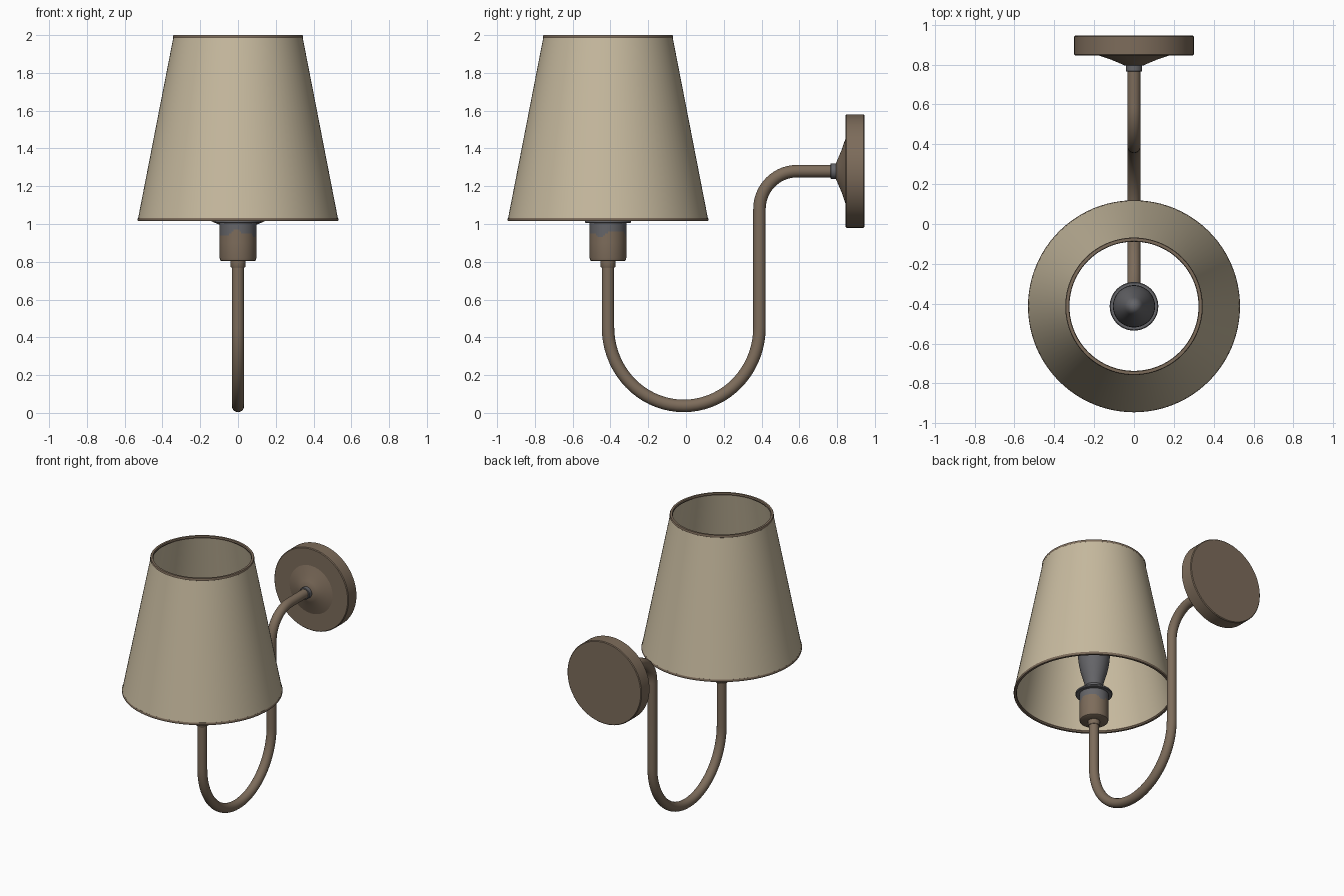
import bpy, bmesh, math
from mathutils import Matrix, Vector

if "Cube" in bpy.data.objects:
    bpy.data.objects.remove(bpy.data.objects["Cube"])


def material(name, rgb):
    m = bpy.data.materials.new(name)
    m.diffuse_color = (*rgb, 1)
    m.use_nodes = True
    m.node_tree.nodes["Principled BSDF"].inputs["Base Color"].default_value = m.diffuse_color
    return m


CREAM = material("cream fabric", (0.57, 0.49, 0.345))
BROWN = material("bronze brown", (0.205, 0.15, 0.104))
GREY = material("dark grey", (0.13, 0.13, 0.14))

LAMP_Y = -0.413      # axis of the shade and socket
PLATE_Z = 1.28       # axis of the wall plate


def finish(name, bm, mats):
    bmesh.ops.remove_doubles(bm, verts=bm.verts, dist=1e-5)
    bmesh.ops.recalc_face_normals(bm, faces=bm.faces)
    me = bpy.data.meshes.new(name)
    bm.to_mesh(me)
    bm.free()
    ob = bpy.data.objects.new(name, me)
    bpy.context.collection.objects.link(ob)
    for m in mats:
        me.materials.append(m)
    bpy.ops.object.select_all(action='DESELECT')
    bpy.context.view_layer.objects.active = ob
    ob.select_set(True)
    bpy.ops.object.shade_smooth_by_angle(angle=math.radians(35))
    return ob


def lathe(name, profile, mats, wall=False, closed=False, segs=72):
    """Spin (radius, height) points about the lamp axis, or about the wall plate axis."""
    bm = bmesh.new()
    pts = profile + profile[:1] if closed else profile
    vs = [bm.verts.new((r, 0, h)) for r, h in pts]
    es = [bm.edges.new(p) for p in zip(vs, vs[1:])]
    bmesh.ops.spin(bm, geom=vs + es, cent=(0, 0, 0), axis=(0, 0, 1),
                   angle=math.tau, steps=segs, use_merge=True)
    if wall:   # height runs along +y
        mat = Matrix.Translation((0, 0, PLATE_Z)) @ Matrix.Rotation(-math.pi / 2, 4, 'X')
    else:
        mat = Matrix.Translation((0, LAMP_Y, 0))
    bm.transform(mat)
    return finish(name, bm, mats)


# Fabric shade and its two trim rings
lathe("shade", [(0.53, 1.025), (0.341, 1.995), (0.331, 1.995), (0.52, 1.025)],
      [CREAM], closed=True, segs=96)
for name, r, z in (("shade_bottom_rim", 0.532, 1.015), ("shade_top_rim", 0.345, 1.982)):
    lathe(name, [(r - 0.003, z), (r, z + 0.005), (r, z + 0.013), (r - 0.003, z + 0.018),
                 (r - 0.018, z + 0.018), (r - 0.021, z + 0.009), (r - 0.018, z)],
          [BROWN], closed=True, segs=96)

# Socket cup: brown below, grey above an uneven line
rows = [(0.097, 0.90 + 0.01 * i) for i in range(12)]
cup = lathe("socket_cup", [(0, 0.803), (0.085, 0.803), (0.094, 0.808), (0.097, 0.82)]
            + rows + [(0, 1.01)], [BROWN, GREY])
for f in cup.data.polygons:
    a = math.atan2(f.center.y - LAMP_Y, f.center.x)
    if f.center.z > 0.95 + 0.014 * math.sin(3 * a) + 0.008 * math.sin(7 * a + 1):
        f.material_index = 1
lathe("socket_collar", [(0, 0.77), (0.037, 0.77), (0.04, 0.775), (0.04, 0.806), (0, 0.806)], [BROWN])
lathe("socket_flange", [(0, 1.005), (0.118, 1.005), (0.122, 1.009), (0.122, 1.018),
                        (0.118, 1.022), (0, 1.022)], [GREY])

# Candle bulb
lathe("bulb", [(0, 1.02), (0.065, 1.02), (0.065, 1.06), (0.058, 1.07), (0.07, 1.12),
               (0.088, 1.18), (0.1, 1.24), (0.106, 1.30), (0.104, 1.35), (0.085, 1.44),
               (0.045, 1.56), (0, 1.66)], [GREY])

# Wall plate with a flared boss and a grey collar
lathe("wall_plate", [(0, 0.845), (0.295, 0.845), (0.3, 0.85), (0.3, 0.94),
                     (0.295, 0.945), (0, 0.945)], [BROWN], wall=True)
lathe("plate_boss", [(0, 0.795), (0.045, 0.795), (0.075, 0.808), (0.115, 0.825),
                     (0.18, 0.847), (0, 0.847)], [BROWN], wall=True)
lathe("arm_collar", [(0, 0.765), (0.038, 0.765), (0.041, 0.768), (0.041, 0.797), (0, 0.797)],
      [GREY], wall=True)

# Curved arm: U bend below the socket, then a bend towards the wall
path = [(LAMP_Y, 0.79), (LAMP_Y, 0.6)]
mid, half = -0.012, 0.401
for i in range(37):
    a = math.pi * (1 + i / 36)
    path.append((mid + half * math.cos(a), 0.453 + 0.416 * math.sin(a)))
path += [(0.389, 0.7)]
for i in range(15):
    a = math.pi - math.pi / 2 * i / 14
    path.append((0.589 + 0.2 * math.cos(a), 1.08 + 0.2 * math.sin(a)))
path.append((0.79, PLATE_Z))
bm = bmesh.new()
rings = []
N, R = 24, 0.033
for i, (y, z) in enumerate(path):
    p, q = path[max(i - 1, 0)], path[min(i + 1, len(path) - 1)]
    t = Vector((0, q[0] - p[0], q[1] - p[1])).normalized()
    n = Vector((0, -t.z, t.y))
    rings.append([bm.verts.new(Vector((R * math.cos(math.tau * k / N), y, z))
                               + n * R * math.sin(math.tau * k / N)) for k in range(N)])
for a, b in zip(rings, rings[1:]):
    for k in range(N):
        bm.faces.new((a[k], a[(k + 1) % N], b[(k + 1) % N], b[k]))
bm.faces.new(rings[0])
bm.faces.new(rings[-1])
finish("arm", bm, [BROWN])
